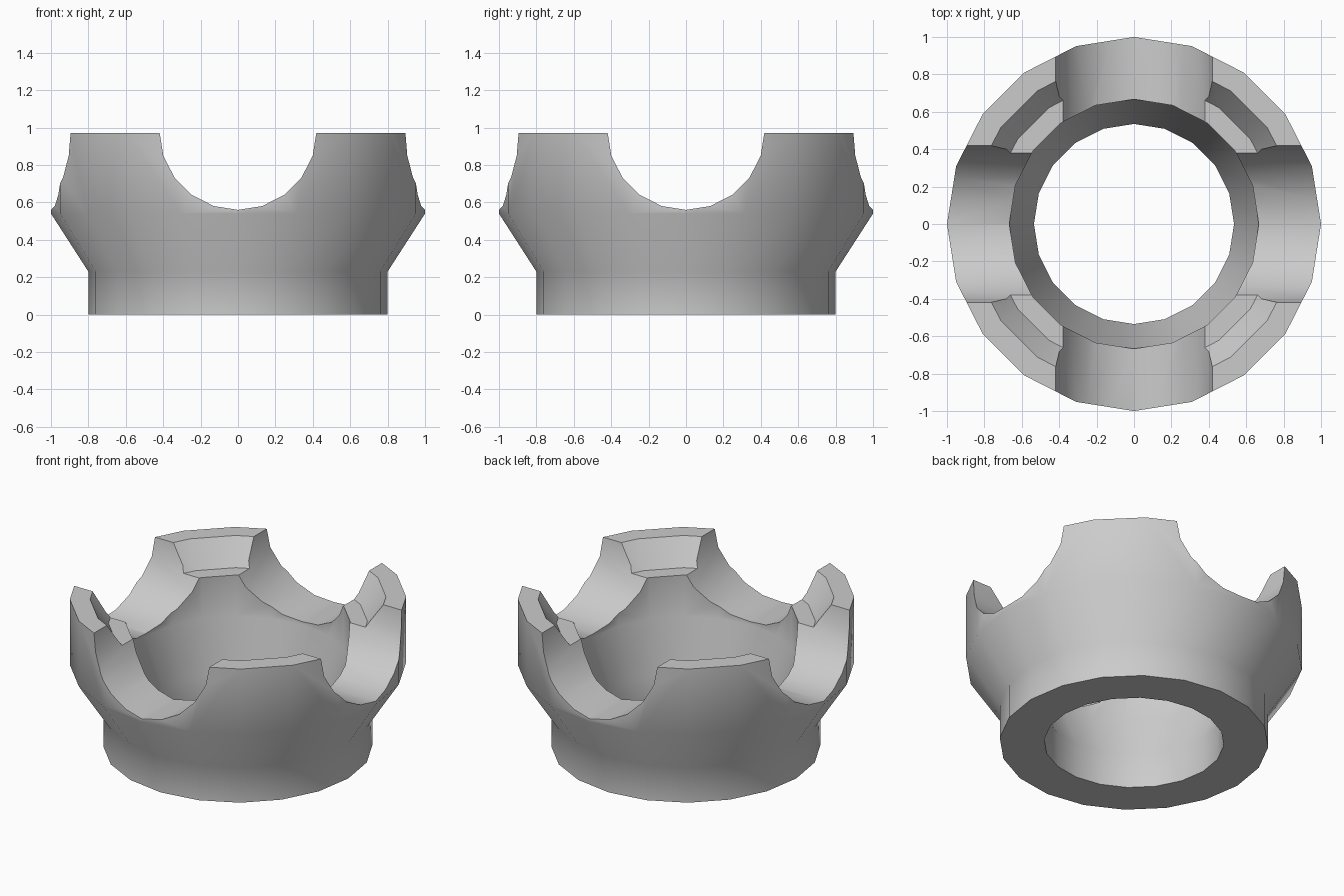
import bpy, bmesh, math
from mathutils import Matrix

if "Cube" in bpy.data.objects:
    bpy.data.objects.remove(bpy.data.objects["Cube"])

SIDES = 20


def make_object(name, bm):
    bmesh.ops.recalc_face_normals(bm, faces=bm.faces)
    mesh = bpy.data.meshes.new(name)
    bm.to_mesh(mesh)
    bm.free()
    ob = bpy.data.objects.new(name, mesh)
    bpy.context.collection.objects.link(ob)
    return ob


# Closed wall cross-section (radius, height), spun into a flared collar
profile = [(0.80, 0), (0.80, 0.23), (1.0, 0.54), (1.0, 0.97),
           (0.88, 0.97), (0.77, 0.81), (0.667, 0.81), (0.667, 0.54),
           (0.535, 0.23), (0.535, 0)]
bm = bmesh.new()
rings = []
for i in range(SIDES):
    a = 2 * math.pi * i / SIDES
    rings.append([bm.verts.new((r * math.cos(a), r * math.sin(a), z))
                  for r, z in profile])
n = len(profile)
for i in range(SIDES):
    p, q = rings[i], rings[(i + 1) % SIDES]
    for j in range(n):
        k = (j + 1) % n
        bm.faces.new((p[j], q[j], q[k], p[k]))
collar = make_object("notched_collar", bm)

# Two crossing horizontal cylinders cut the four round notches
for axis in ("X", "Y"):
    bm = bmesh.new()
    bmesh.ops.create_cone(bm, cap_ends=True, segments=SIDES,
                          radius1=0.42, radius2=0.42, depth=3,
                          matrix=Matrix.Translation((0, 0, 0.98))
                          @ Matrix.Rotation(math.pi / 2, 4, axis))
    cutter = make_object("notch_cutter_" + axis.lower(), bm)
    cutter.hide_render = True
    mod = collar.modifiers.new("notch", "BOOLEAN")
    mod.operation = "DIFFERENCE"
    mod.solver = "EXACT"
    mod.object = cutter
    bpy.context.view_layer.objects.active = collar
    bpy.ops.object.modifier_apply(modifier=mod.name)
    bpy.data.objects.remove(cutter)

# Smooth walls, crisp rims
bpy.ops.object.select_all(action="DESELECT")
collar.select_set(True)
bpy.context.view_layer.objects.active = collar
bpy.ops.object.shade_smooth_by_angle(angle=math.radians(40))
